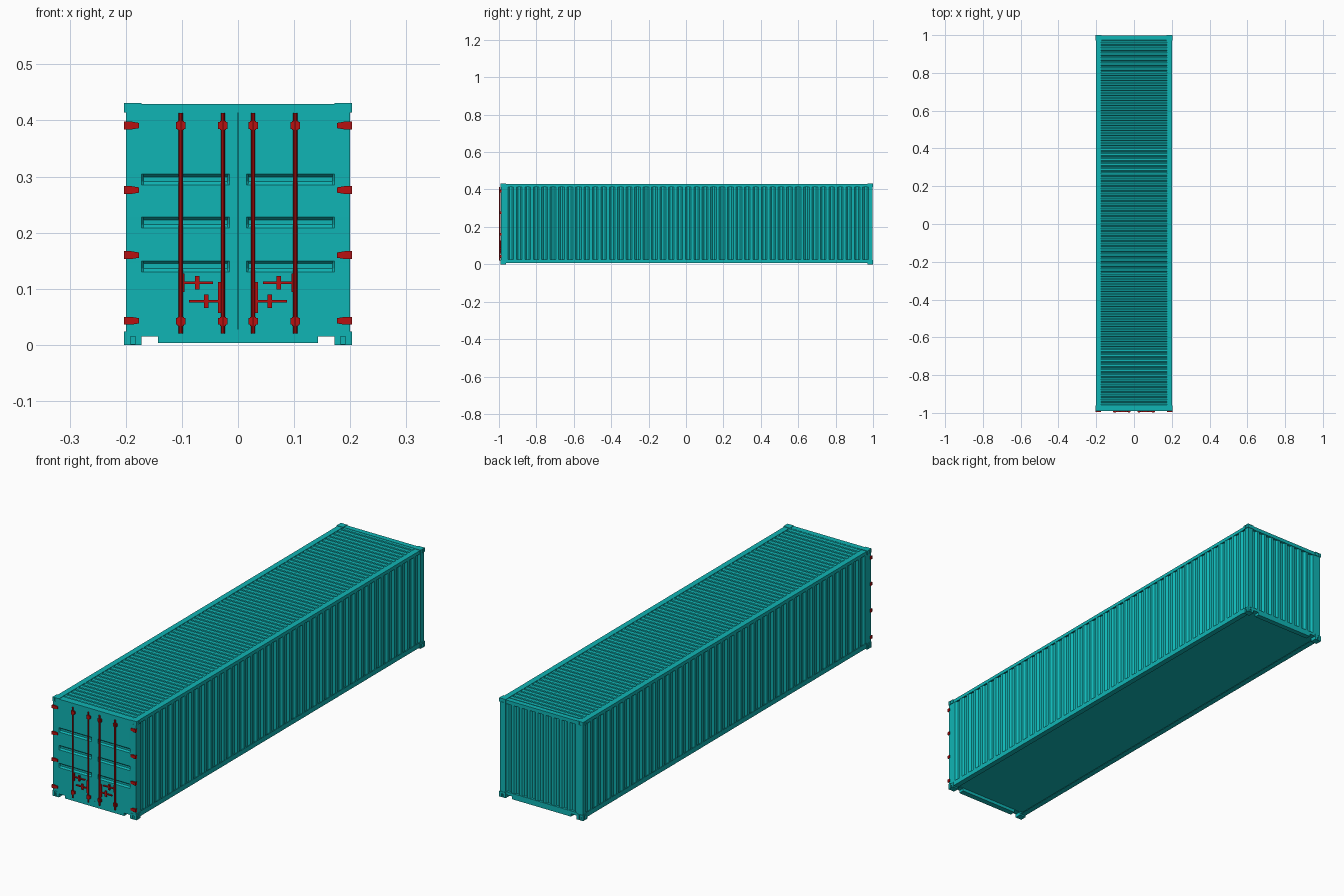
import bpy, bmesh
from mathutils import Vector, Matrix

if "Cube" in bpy.data.objects:
    bpy.data.objects.remove(bpy.data.objects["Cube"])


def material(name, rgb):
    m = bpy.data.materials.new(name)
    m.diffuse_color = (*rgb, 1)
    m.use_nodes = True
    m.node_tree.nodes["Principled BSDF"].inputs["Base Color"].default_value = m.diffuse_color
    return m


TEAL = material("teal_paint", (0.005, 0.46, 0.46))
RED = material("red_paint", (0.48, 0.005, 0.005))


def finish(bm, name, mat, thickness=0):
    bmesh.ops.recalc_face_normals(bm, faces=bm.faces[:])
    me = bpy.data.meshes.new(name)
    bm.to_mesh(me)
    bm.free()
    me.materials.append(mat)
    ob = bpy.data.objects.new(name, me)
    bpy.context.collection.objects.link(ob)
    if thickness:
        mod = ob.modifiers.new("sheet", 'SOLIDIFY')
        mod.thickness = thickness
        mod.offset = 0
    return ob


def add_box(bm, x, y, z):
    """Add a box spanning the given (min, max) ranges."""
    spans = [sorted(s) for s in (x, y, z)]
    mid = Vector([(a + b) / 2 for a, b in spans])
    size = Vector([b - a for a, b in spans])
    return bmesh.ops.create_cube(
        bm, size=1, matrix=Matrix.Translation(mid) @ Matrix.Diagonal((*size, 1)))['verts']


def boxes(name, mat, spans):
    bm = bmesh.new()
    for s in spans:
        add_box(bm, *s)
    return finish(bm, name, mat)


def sheet(name, us, vs, place, thickness=0.002):
    """Grid surface; place(i, j) gives the point at grid column i, row j."""
    bm = bmesh.new()
    g = [[bm.verts.new(place(i, j)) for j in range(vs)] for i in range(us)]
    for i in range(us - 1):
        for j in range(vs - 1):
            bm.faces.new((g[i][j], g[i + 1][j], g[i + 1][j + 1], g[i][j + 1]))
    return finish(bm, name, TEAL, thickness)


def corrugated(name, start, end, count, depth, v0, v1, place):
    """Trapezoid corrugation along u, straight along v."""
    pitch = (end - start) / count
    prof = []
    for k in range(count):
        for t, d in ((0, 0), (0.3, 0), (0.5, 1), (0.8, 1)):
            prof.append((start + (k + t) * pitch, d * depth))
    prof.append((end, 0))
    sheet(name, len(prof), 2,
          lambda i, j: place(prof[i][0], (v0, v1)[j], prof[i][1]))


SIDES = ((1, "right"), (-1, "left"))
ENDS = ((-0.99, -0.965, "front"), (0.998, 0.975, "rear"))

# Corrugated walls and roof
for s, side in SIDES:
    corrugated(side + "_wall", -0.966, 0.976, 43, 0.008, 0.024, 0.416,
               lambda u, v, d, s=s: (s * (0.198 - d), u, v))
corrugated("rear_wall", -0.174, 0.174, 9, 0.009, 0.02, 0.418,
           lambda u, v, d: (u, 0.995 - d, v))
corrugated("roof", -0.966, 0.976, 73, 0.004, -0.177, 0.177,
           lambda u, v, d: (v, u, 0.427 - d))

# Floor
boxes("floor", TEAL, [((-0.198, 0.198), (-0.97, 0.98), (0.017, 0.023))])

# Side rails: bottom channel with inward flange, flat top rail
for s, side in SIDES:
    boxes(side + "_bottom_rail", TEAL, [
        ((s * 0.197, s * 0.2), (-0.97, 0.98), (0.006, 0.027)),
        ((s * 0.176, s * 0.1975), (-0.97, 0.98), (0.006, 0.009))])
    boxes(side + "_top_rail", TEAL, [
        ((s * 0.175, s * 0.2), (-0.97, 0.98), (0.425, 0.429)),
        ((s * 0.197, s * 0.2), (-0.97, 0.98), (0.414, 0.428))])

# End frames: posts, header and stepped sill
for y0, y1, end in ENDS:
    yp = y0 + 0.002 if end == "front" else y0
    boxes(end + "_corner_posts", TEAL,
          [((s * 0.173, s * 0.2), (yp, y1), (0.02, 0.42)) for s, _ in SIDES])
    boxes(end + "_header", TEAL, [((-0.2, 0.2), (y0, y1), (0.413, 0.429))])
    boxes(end + "_sill", TEAL, [
        ((-0.2, 0.2), (y0, y1), (0.015, 0.028)),
        ((-0.143, 0.143), (y0, y1), (0.003, 0.0155))])

# Corner castings with slotted outer faces
bm = bmesh.new()
for sx in (-1, 1):
    for y0, y1 in ((-0.991, -0.962), (0.971, 1.0)):
        for z0, z1 in ((0, 0.024), (0.414, 0.431)):
            add_box(bm, (sx * 0.172, sx * 0.203), (y0, y1), (z0, z1))
bm.normal_update()
outer = []
for f in bm.faces:
    c, n = f.calc_center_median(), f.normal
    if n.x * c.x > 0.1 or n.y * c.y > 0.5:
        outer.append(f)
bmesh.ops.inset_individual(bm, faces=outer, thickness=0.002)
for f in outer:
    c = f.calc_center_median()
    for v in f.verts:
        for axis in (0, 1):
            v.co[axis] = c[axis] + (v.co[axis] - c[axis]) * 0.32
for f in bmesh.ops.extrude_discrete_faces(bm, faces=outer)['faces']:
    bmesh.ops.translate(bm, verts=f.verts[:], vec=f.normal * -0.006)
finish(bm, "corner_castings", TEAL)

# Doors with three pressed horizontal grooves
xs = [0.0008, 0.015, 0.018, 0.169, 0.172, 0.2]
zs = [0.028]
for low in (0.13, 0.208, 0.285):
    zs += [low, low + 0.006, low + 0.015, low + 0.02]
zs.append(0.413)


def door_point(i, j, s):
    pressed = i in (2, 3) and (j - 1) % 4 in (1, 2) and 0 < j < len(zs) - 1
    return (s * xs[i], -0.989 + (0.006 if pressed else 0), zs[j])


for s, side in SIDES:
    sheet(side + "_door", len(xs), len(zs), lambda i, j, s=s: door_point(i, j, s))
boxes("door_gasket", TEAL, [((-0.006, 0.006), (-0.987, -0.984), (0.028, 0.413))])

# Locking bars and their keepers
bm = bmesh.new()
for x in (-0.102, -0.027, 0.027, 0.102):
    bmesh.ops.create_cone(bm, cap_ends=True, segments=10, radius1=0.0038,
                          radius2=0.0038, depth=0.393,
                          matrix=Matrix.Translation((x, -0.9952, 0.2165)))
finish(bm, "locking_bars", RED)
boxes("bar_keepers", RED,
      [((x - 0.0085, x + 0.0085), (-0.9965, -0.989), (z - 0.006, z + 0.006))
       for x in (-0.102, -0.027, 0.027, 0.102) for z in (0.042, 0.391)] +
      [((x - 0.0055, x + 0.0055), (-0.9985, -0.989), (z - 0.008, z + 0.008))
       for x in (-0.102, -0.027, 0.027, 0.102) for z in (0.042, 0.391)])

# Door handles with catches and pivots
for s, side in SIDES:
    spans = [(0.045, 0.098, 0.109, 0.113), (0.069, 0.077, 0.099, 0.123),
             (0.095, 0.100, 0.094, 0.127), (0.030, 0.087, 0.076, 0.080),
             (0.053, 0.061, 0.066, 0.090), (0.030, 0.036, 0.057, 0.112)]
    boxes(side + "_door_handles", RED,
          [((s * a, s * b), (-0.9965 + 0.0005 * (k % 3), -0.989), (c, d))
           for k, (a, b, c, d) in enumerate(spans)])

# Hinges: blocks tapering toward the door centre and wrapping the post
bm = bmesh.new()
for s, _ in SIDES:
    for z in (0.043, 0.16, 0.276, 0.391):
        for v in add_box(bm, (s * 0.176, s * 0.190), (-0.994, -0.988), (z - 0.007, z + 0.007)):
            if abs(v.co.x) < 0.18:
                v.co.z = z + (v.co.z - z) * 0.65
        add_box(bm, (s * 0.190, s * 0.203), (-0.996, -0.986), (z - 0.007, z + 0.007))
finish(bm, "door_hinges", RED)
